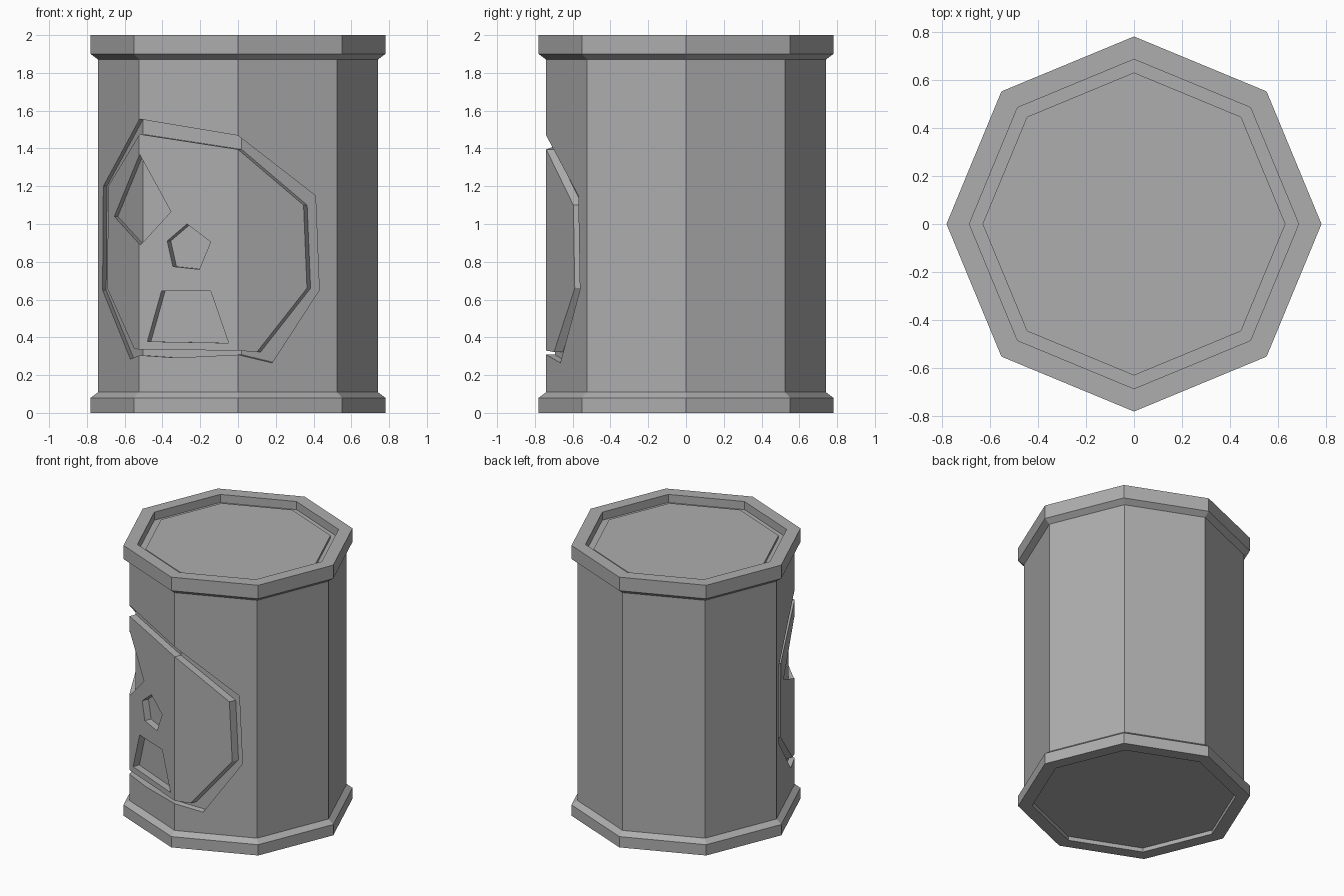
import bpy, math
from mathutils import Vector

if "Cube" in bpy.data.objects:
    bpy.data.objects.remove(bpy.data.objects["Cube"])

SIDES = 8
BODY_R = 0.74
DEPTH = 0.05
S, C = math.sin(math.radians(22.5)), math.cos(math.radians(22.5))
NORMAL = Vector((-S, -C, 0))      # outward direction of the decorated side
TANGENT = Vector((C, -S, 0))

metal = bpy.data.materials.new("grey_metal")
metal.diffuse_color = (0.42, 0.42, 0.42, 1)
metal.use_nodes = True
metal.node_tree.nodes["Principled BSDF"].inputs["Base Color"].default_value = metal.diffuse_color


def make(name, verts, faces):
    mesh = bpy.data.meshes.new(name)
    mesh.from_pydata([tuple(v) for v in verts], [], faces)
    mesh.materials.append(metal)
    ob = bpy.data.objects.new(name, mesh)
    bpy.context.collection.objects.link(ob)
    return ob


def skin(name, rings):
    """Closed solid from stacked rings of equal size."""
    n = len(rings[0])
    verts = [v for ring in rings for v in ring]
    faces = [tuple(reversed(range(n))),
             tuple(range(len(verts) - n, len(verts)))]
    for k in range(len(rings) - 1):
        for i in range(n):
            j = (i + 1) % n
            faces.append((k*n + i, k*n + j, (k+1)*n + j, (k+1)*n + i))
    return make(name, verts, faces)


def lathe(name, profile, offset=Vector((0, 0, 0))):
    def ring(r, z):
        return [Vector((r * math.cos(i * math.tau / SIDES),
                        r * math.sin(i * math.tau / SIDES), z)) + offset
                for i in range(SIDES)]
    return skin(name, [ring(r, z) for r, z in profile])


def surface_y(x):
    """Depth of the front of the octagonal body at x."""
    k = BODY_R * math.sqrt(0.5)
    if abs(x) <= k:
        return -BODY_R + abs(x) * (BODY_R - k) / k
    return -(BODY_R - abs(x)) * k / (BODY_R - k)


def prism(name, outline):
    """Solid running along NORMAL through an (x, z) outline, clockwise from the front."""
    flat = []
    for x, z in outline:
        t = Vector((x, surface_y(x), 0)).dot(TANGENT)
        flat.append(TANGENT * t + Vector((0, 0, z)))
    flat.reverse()
    return skin(name, [[p + NORMAL * d for p in flat] for d in (0.1, 1.0)])


def subtract(target, tool):
    mod = target.modifiers.new("cut", 'BOOLEAN')
    mod.operation = 'DIFFERENCE'
    mod.solver = 'EXACT'
    mod.object = tool
    bpy.context.view_layer.update()
    deps = bpy.context.evaluated_depsgraph_get()
    mesh = bpy.data.meshes.new_from_object(target.evaluated_get(deps))
    target.modifiers.clear()
    target.data = mesh


# Barrel: recessed base, bottom rim, body, top rim, grooved lid
barrel = lathe("barrel", [
    (0.685, 0.03), (0.685, 0), (0.78, 0), (0.78, 0.08), (BODY_R, 0.11),
    (BODY_R, 1.87), (0.78, 1.90), (0.78, 2.0), (0.685, 2.0),
    (0.685, 1.94), (0.63, 1.94), (0.63, 1.96)])

# Sunken copy of the body that forms the floor of every carving
core = lathe("carving_floor", [(BODY_R, -1), (BODY_R, 3)], -NORMAL * DEPTH)

# Border groove around the emblem
border = prism("border_groove", [
    (-0.52, 1.555), (0, 1.468), (0.41, 1.15), (0.43, 0.65), (0.18, 0.265),
    (0, 0.308), (-0.33, 0.292), (-0.52, 0.305), (-0.57, 0.285),
    (-0.717, 0.65), (-0.713, 1.2)])
panel = prism("emblem_panel", [
    (-0.52, 1.475), (0, 1.395), (0.347, 1.1), (0.365, 0.66), (0.10, 0.322),
    (0, 0.33), (-0.52, 0.335), (-0.55, 0.34), (-0.692, 0.66), (-0.687, 1.2)])
subtract(border, panel)

# Eyes, nose and mouth recesses
carvings = [
    border,
    prism("left_eye", [(-0.52, 1.367), (-0.355, 1.065),
                       (-0.515, 0.89), (-0.655, 1.04)]),
    prism("right_eye", [(0, 1.325), (0.25, 1.075),
                        (0.01, 0.94), (-0.15, 1.055)]),
    prism("nose", [(-0.27, 1.0), (-0.145, 0.905), (-0.205, 0.76),
                   (-0.345, 0.775), (-0.375, 0.91)]),
    prism("mouth", [(-0.405, 0.645), (-0.145, 0.645),
                    (-0.05, 0.37), (-0.48, 0.378)]),
]
for carving in carvings:
    subtract(carving, core)
    subtract(barrel, carving)

# Remove the cutters
for helper in carvings + [core, panel]:
    bpy.data.objects.remove(helper)
